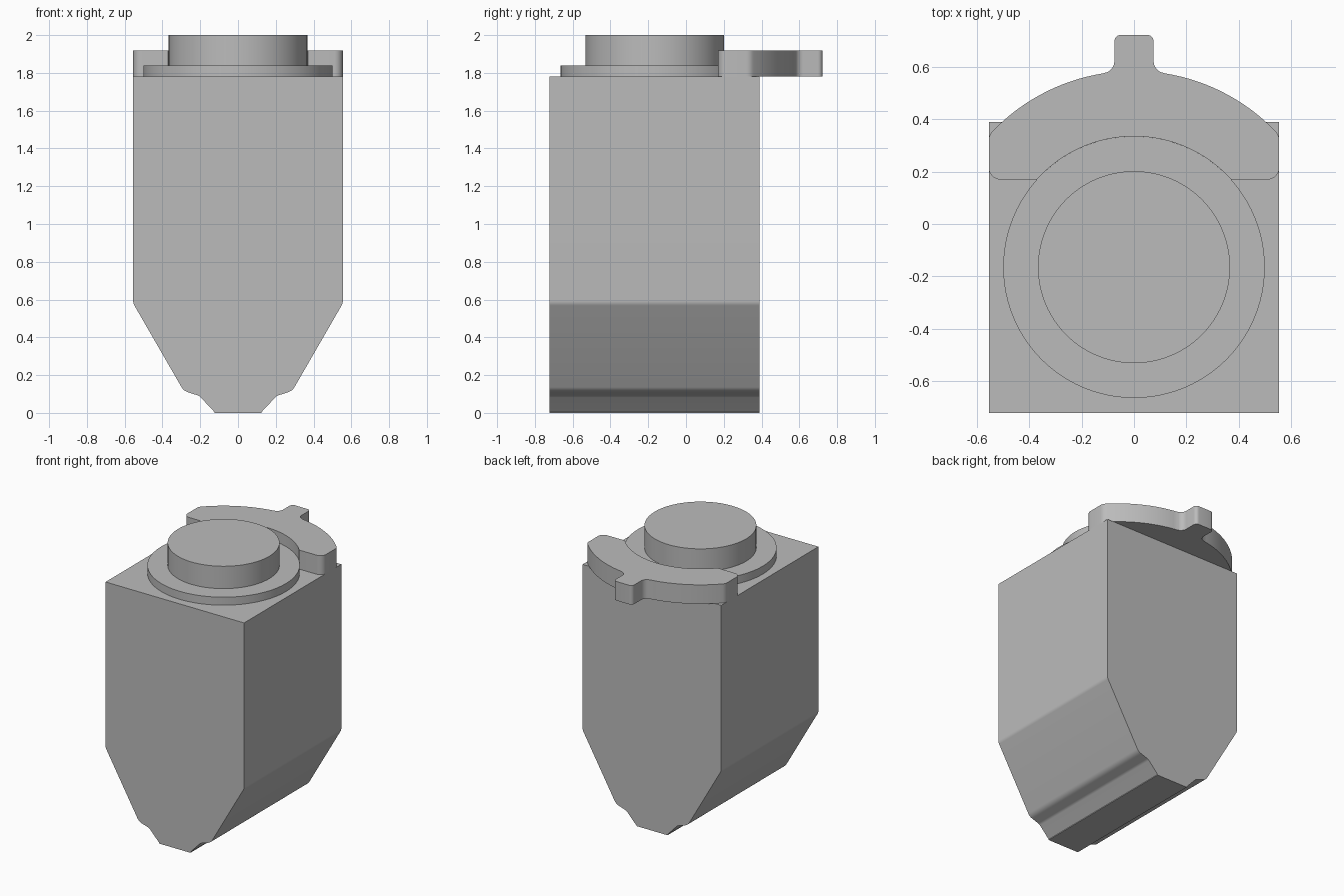
import bpy
import math
from mathutils import Vector

cube = bpy.data.objects.get("Cube")
if cube:
    bpy.data.objects.remove(cube, do_unlink=True)

grey = bpy.data.materials.new("plain grey")
grey.use_nodes = True
grey.diffuse_color = (0.5, 0.5, 0.5, 1)
grey.node_tree.nodes["Principled BSDF"].inputs["Base Color"].default_value = grey.diffuse_color

TOP = 1.78          # top of the body
AXIS_Y = -0.165     # centre of the round parts


def arc(cx, cy, r, start, end, steps):
    """Points along a circular arc, angles in degrees."""
    angles = [math.radians(start + (end - start) * i / steps) for i in range(steps + 1)]
    return [(cx + r * math.cos(a), cy + r * math.sin(a)) for a in angles]


def rounded(points, steps=6):
    """Replace each (x, y, radius) corner of an open path with a fillet."""
    out = []
    for i, (x, y, r) in enumerate(points):
        p = Vector((x, y))
        if r == 0:
            out.append((x, y))
            continue
        a = (Vector(points[i - 1][:2]) - p).normalized()
        b = (Vector(points[i + 1][:2]) - p).normalized()
        half = a.angle(b) / 2
        centre = p + (a + b).normalized() * r / math.sin(half)
        t = r / math.tan(half)
        u, v = p + a * t - centre, p + b * t - centre
        for k in range(steps + 1):
            d = u.lerp(v, k / steps).normalized() * r
            out.append(tuple(centre + d))
    return out


def mirrored(half):
    """Close a right-hand outline with its reflection in x."""
    return half + [(-x, y) for x, y in reversed(half)  if x > 1e-5]


def prism(name, outline, low, high, place):
    """Extrude an outline between two levels; place maps (u, v, level) to space."""
    n = len(outline)
    verts = [place(u, v, level) for level in (low, high) for u, v in outline]
    faces = [tuple(reversed(range(n))), tuple(range(n, 2 * n))]
    faces += [(i, (i + 1) % n, n + (i + 1) % n, n + i) for i in range(n)]
    mesh = bpy.data.meshes.new(name)
    mesh.from_pydata(verts, [], faces)
    mesh.materials.append(grey)
    obj = bpy.data.objects.new(name, mesh)
    bpy.context.collection.objects.link(obj)
    bpy.ops.object.select_all(action='DESELECT')
    obj.select_set(True)
    bpy.context.view_layer.objects.active = obj
    bpy.ops.object.mode_set(mode='EDIT')
    bpy.ops.mesh.select_all(action='SELECT')
    bpy.ops.mesh.normals_make_consistent(inside=False)
    bpy.ops.object.mode_set(mode='OBJECT')
    bpy.ops.object.shade_smooth_by_angle(angle=math.radians(35))
    return obj


def upright(u, v, level):
    return (u, v, level)


def front_to_back(u, v, level):
    return (u, level, v)


# Body: tapered profile with a small stepped foot, run from front to back
body_half = rounded([
    (0.555, TOP, 0), (0.555, 0.58, 0.05), (0.288, 0.117, 0.06),
    (0.205, 0.09, 0.04), (0.125, 0.005, 0), (0.125, 0, 0)])
prism("body", mirrored(body_half), -0.723, 0.39, front_to_back)

# Round flange and raised cap
prism("flange", arc(0, AXIS_Y, 0.5, 0, 356.25, 95), TOP, 1.838, upright)
prism("cap", arc(0, AXIS_Y, 0.367, 0, 356.25, 95), TOP, 2.0, upright)

# Crescent plate hugging the flange, with a tab at the back
plate_half = (
    arc(0, AXIS_Y, 0.5, 90, 42, 24)
    + arc(0.51, 0.215, 0.045, -90, 0, 8)
    + arc(0.505, 0.32, 0.05, 0, 44, 5)
    + arc(0, AXIS_Y, 0.75, 45, 81, 20)
    + arc(0.12, 0.622, 0.045, 262, 180, 8)
    + arc(0.05, 0.698, 0.025, 0, 90, 6))
prism("crescent_plate", mirrored(plate_half), TOP, 1.918, upright)
